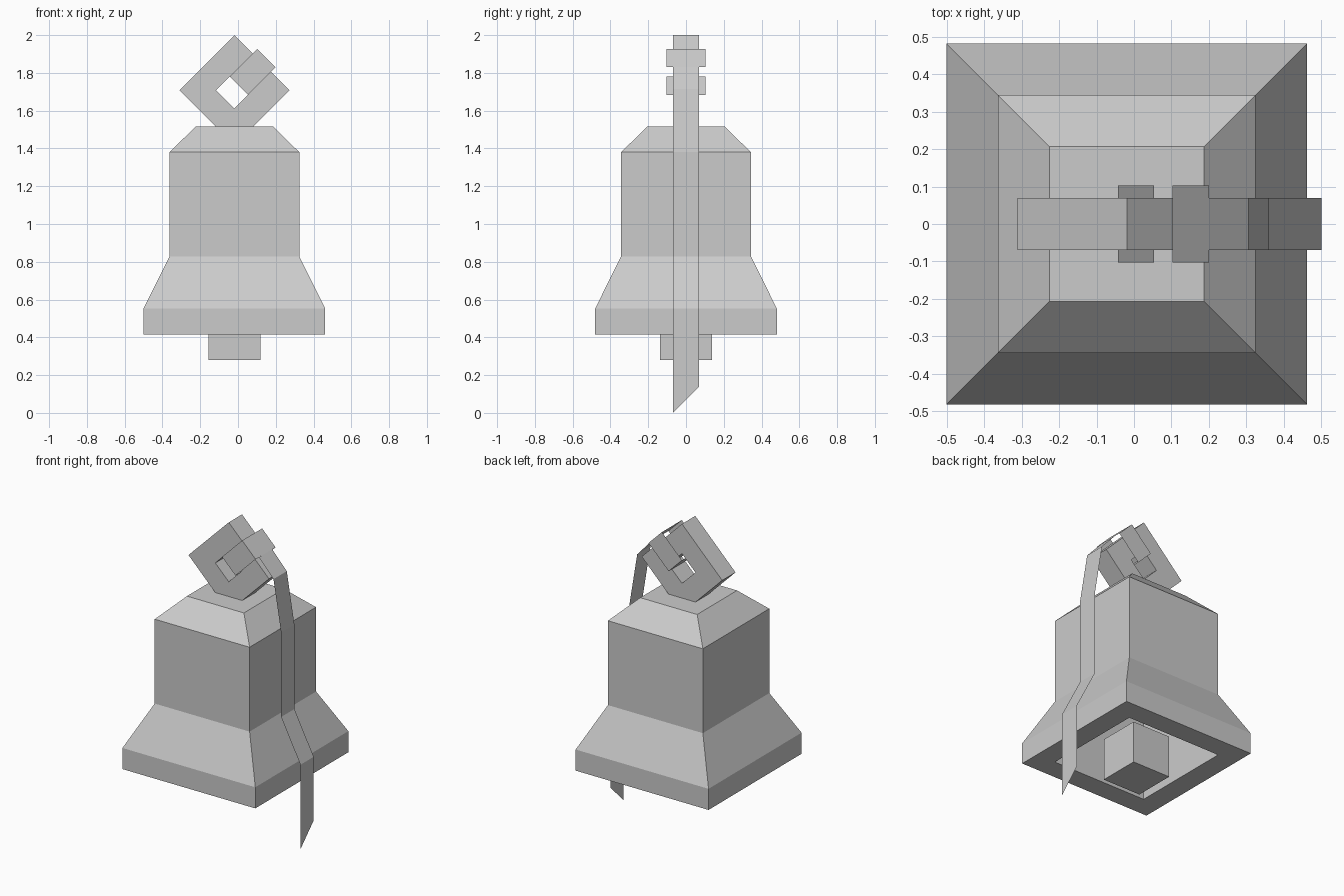
import bpy, bmesh
from math import radians, sqrt
from mathutils import Matrix

cube = bpy.data.objects.get("Cube")
if cube:
    bpy.data.objects.remove(cube, do_unlink=True)

U = 0.0687            # modelling unit
CX = -0.019           # bell axis
LOOP_Z = 2 - 3 * sqrt(2) * U

metal = bpy.data.materials.new("plain grey")
metal.use_nodes = True
grey = (0.6, 0.6, 0.6, 1)
metal.diffuse_color = grey
metal.node_tree.nodes["Principled BSDF"].inputs["Base Color"].default_value = grey


def finish(name, bm, matrix=Matrix(), fix_normals=True):
    if fix_normals:
        bmesh.ops.recalc_face_normals(bm, faces=bm.faces)
    mesh = bpy.data.meshes.new(name)
    bm.to_mesh(mesh)
    bm.free()
    mesh.materials.append(metal)
    obj = bpy.data.objects.new(name, mesh)
    obj.matrix_world = matrix
    bpy.context.collection.objects.link(obj)
    return obj


def square_sweep(name, profile, matrix, caps=False, closed=False):
    """Sweep a (half width, height) profile around a square."""
    bm = bmesh.new()
    rings = [[bm.verts.new((sx * r, sy * r, h))
              for sx, sy in ((-1, -1), (1, -1), (1, 1), (-1, 1))]
             for r, h in profile]
    pairs = list(zip(rings, rings[1:]))
    if closed:
        pairs.append((rings[-1], rings[0]))
    for low, high in pairs:
        for i in range(4):
            j = (i + 1) % 4
            bm.faces.new((low[i], low[j], high[j], high[i]))
    if caps:
        bm.faces.new(rings[0][::-1])
        bm.faces.new(rings[-1])
    return finish(name, bm, matrix)


axis = Matrix.Translation((CX, 0, 0))

# Hollow bell: ceiling, inner wall, rim, flare, body and sloped top
square_sweep("bell", [
    (0.338, 1.37), (0.338, 0.83), (5 * U, 0.415), (7 * U, 0.415),
    (7 * U, 0.553), (5 * U, 0.828), (5 * U, 1.38), (3 * U, 1.515)],
    axis, caps=True)

# Clapper block
square_sweep("clapper", [(2 * U, 0.28), (2 * U, 0.28 + 4 * U)], axis, caps=True)

# Square hanging loop standing on its corner
loop_centre = Matrix.Translation((CX, 0, LOOP_Z))
square_sweep("hanging_loop",
             [(3 * U, -U), (3 * U, U), (U, U), (U, -U)],
             loop_centre @ Matrix.Rotation(radians(45), 4, 'Y')
             @ Matrix.Rotation(radians(90), 4, 'X'), closed=True)

# Thin open band wrapped around the upper side of the loop
shift = sqrt(2) * U
square_sweep("ribbon_band", [(1.5 * U, -U), (1.5 * U, U)],
             Matrix.Translation((CX + shift, 0, LOOP_Z + shift))
             @ Matrix.Rotation(radians(135), 4, 'Y'))

# Thin ribbon hanging over the side, with a slanted end
path = [(0.2, 1.83), (0.305, 1.715), (0.36, 1.38),
        (0.36, 0.828), (0.5, 0.553), (0.5, 0)]
bm = bmesh.new()
edges = []
for x, z in path:
    slant = 2 * U if z == 0 else 0
    edges.append((bm.verts.new((x, -U, z)), bm.verts.new((x, U, z + slant))))
for (a, b), (c, d) in zip(edges, edges[1:]):
    bm.faces.new((a, c, d, b))
finish("ribbon_tail", bm, fix_normals=False)
